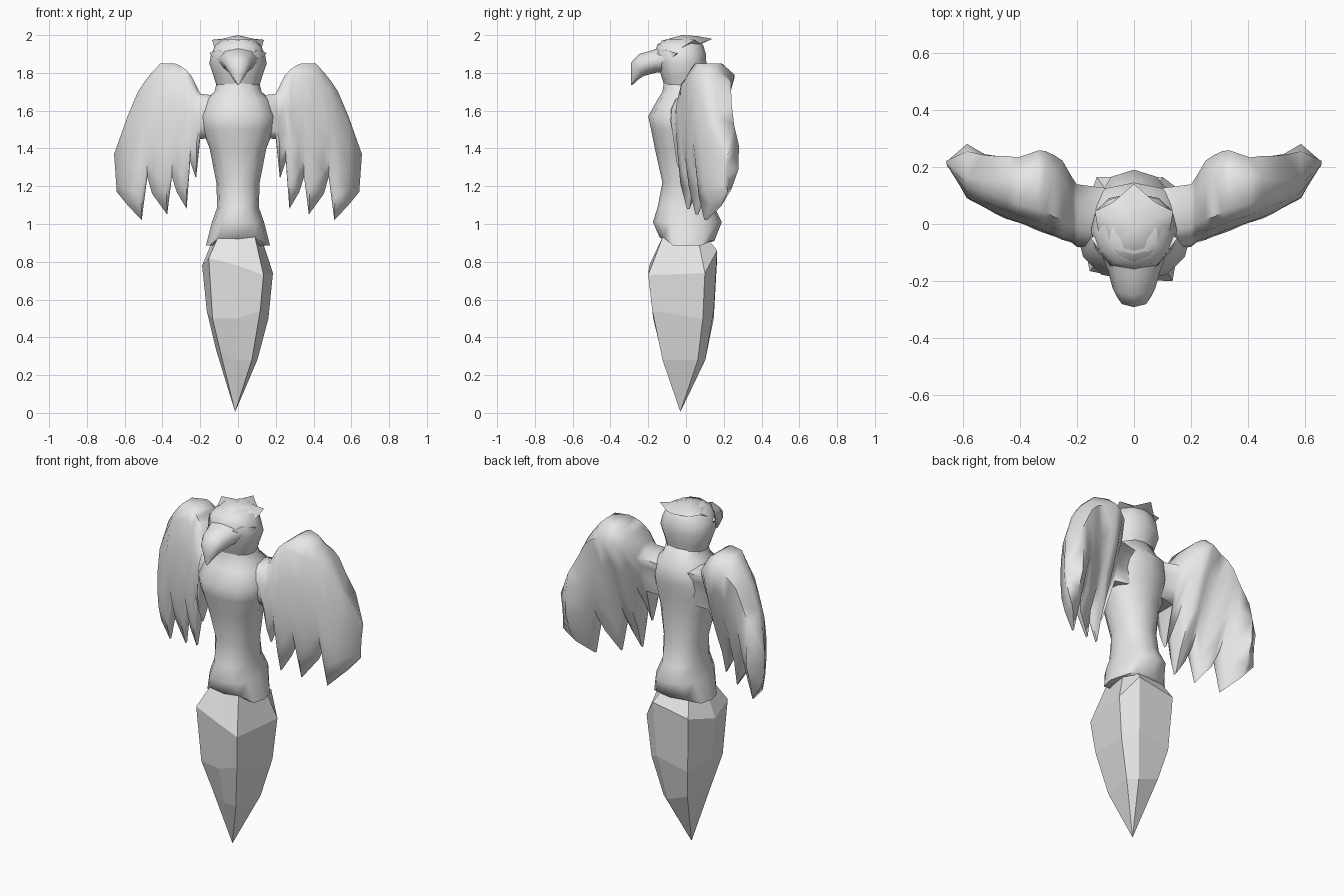
import bpy, bmesh
from math import sin, cos, pi, copysign
from mathutils import Vector

cube = bpy.data.objects.get("Cube")
if cube:
    bpy.data.objects.remove(cube)

stone = bpy.data.materials.new("plain grey")
stone.use_nodes = True
GREY = (.8, .8, .8, 1)
stone.diffuse_color = GREY
stone.node_tree.nodes["Principled BSDF"].inputs["Base Color"].default_value = GREY


def finish(name, bm, sharp=None, mirror=False):
    """Turn a bmesh into a shaded, optionally mirrored object."""
    bmesh.ops.remove_doubles(bm, verts=bm.verts, dist=.0005)
    bmesh.ops.recalc_face_normals(bm, faces=bm.faces)
    mesh = bpy.data.meshes.new(name)
    bm.to_mesh(mesh)
    bm.free()
    mesh.materials.append(stone)
    obj = bpy.data.objects.new(name, mesh)
    bpy.context.collection.objects.link(obj)
    if sharp is not None:
        bpy.ops.object.select_all(action='DESELECT')
        obj.select_set(True)
        bpy.context.view_layer.objects.active = obj
        bpy.ops.object.shade_smooth_by_angle(angle=sharp)
    if mirror:
        obj.modifiers.new("mirror", 'MIRROR')


def loft(name, rings, **options):
    """Skin a stack of equal rings and close both ends."""
    bm = bmesh.new()
    loops = [[bm.verts.new(p) for p in ring] for ring in rings]
    n = len(loops[0])
    for low, high in zip(loops, loops[1:]):
        for i in range(n):
            j = (i + 1) % n
            bm.faces.new((low[i], low[j], high[j], high[i]))
    bm.faces.new(loops[0])
    bm.faces.new(loops[-1])
    finish(name, bm, **options)


def oval(z, half, front, back, sides=12, power=.8):
    """Horizontal rounded ring between a front and a back depth."""
    ring = []
    for i in range(sides):
        a = 2 * pi * i / sides
        c, s = cos(a), sin(a)
        ring.append(Vector((copysign(abs(c) ** power, c) * half,
                            (front + back) / 2 + s * (back - front) / 2, z)))
    return ring


# Torso with a flared, wavy lower hem
hem = oval(.9, .17, -.14, .15)
for p in hem:
    p.z += .03 * (p.y < -.09) + .01 * (p.y > .1) - .015 * (abs(p.x) > .15)
torso = [(1.01, .138, -.175, .19), (1.09, .11, -.15, .15), (1.22, .115, -.125, .12),
         (1.4, .15, -.165, .12), (1.5, .19, -.185, .13), (1.57, .2, -.2, .14),
         (1.66, .17, -.15, .145), (1.7, .125, -.125, .11), (1.76, .11, -.115, .085)]
loft("torso", [oval(.89, .1, -.08, .09), hem] + [oval(*r) for r in torso], sharp=1.2)

# Head
skull = [(1.72, .11, -.11, .08), (1.78, .128, -.13, .09), (1.85, .152, -.15, .108),
         (1.9, .142, -.165, .105), (1.95, .118, -.152, .09), (1.98, .075, -.1, .06)]
loft("head", [oval(*r) for r in skull], sharp=1.2)

# Hooked beak, swept along a curved path
rings = []
for y, z, wide, tall, turn in [(-.09, 1.88, .12, .075, .1), (-.17, 1.86, .09, .06, .15),
                               (-.225, 1.845, .075, .06, .4), (-.255, 1.82, .06, .05, .8),
                               (-.268, 1.78, .035, .025, 1.2), (-.288, 1.735, .003, .003, 1.5)]:
    ring = []
    for i in range(8):
        a = pi * i / 4
        up = sin(a) * tall
        ring.append((cos(a) * wide, y - up * sin(turn), z + up * cos(turn)))
    rings.append(ring)
loft("beak", rings, sharp=1.2)

# Pointed crown crest, with a half outline mirrored across the middle
rim = [(0, -.14, 1.93), (.07, -.13, 1.925), (.11, -.08, 1.905), (.125, -.03, 1.93),
       (.137, .045, 1.975), (.075, .075, 1.955), (0, .14, 1.98)]
mid = [(0, -.13, 1.97), (.05, -.11, 1.972), (.085, -.07, 1.965), (.09, -.03, 1.972),
       (.085, .02, 1.98), (.05, .05, 1.98), (0, .06, 1.995)]
bm = bmesh.new()
outer, inner = ([bm.verts.new(p) for p in row] for row in (rim, mid))
peak, under = bm.verts.new((0, -.02, 2)), bm.verts.new((0, -.02, 1.91))
for i in range(len(rim) - 1):
    bm.faces.new((outer[i], outer[i + 1], inner[i + 1], inner[i]))
    bm.faces.new((inner[i], inner[i + 1], peak))
    bm.faces.new((outer[i + 1], outer[i], under))
finish("crest", bm, sharp=1.2, mirror=True)

# Brow tufts beside the eyes
bm = bmesh.new()
tuft = [bm.verts.new(p) for p in [(.07, -.16, 1.9), (.1, -.12, 1.925), (.12, -.03, 1.9),
                                  (.12, -.09, 1.865)]]
tip = bm.verts.new((.152, -.05, 1.905))
bm.faces.new(tuft)
for i in range(4):
    bm.faces.new((tuft[i], tuft[(i + 1) % 4], tip))
finish("brow_tuft", bm, sharp=1.2, mirror=True)

# Wings: each column is top x, top z, bottom x, bottom z, front depth,
# upper thickness, lower thickness; some columns end in feather tips
columns = [(.05, 1.67, .07, 1.46, -.1, .22, .2), (.2, 1.69, .2, 1.45, -.08, .22, .16),
           (.215, 1.72, .222, 1.24, -.065, .23, .03), (.25, 1.79, .253, 1.33, -.055, .28, .06),
           (.28, 1.82, .272, 1.08, -.045, .29, .03), (.31, 1.84, .325, 1.17, -.03, .29, .06),
           (.335, 1.85, .35, 1.25, -.02, .28, .08), (.41, 1.85, .375, 1.05, 0, .23, .04),
           (.45, 1.81, .455, 1.16, .02, .21, .08), (.49, 1.76, .48, 1.25, .035, .19, .1),
           (.53, 1.7, .51, 1.02, .055, .17, .04), (.585, 1.57, .585, 1.1, .09, .14, .1),
           (.656, 1.37, .642, 1.17, .2, .02, .02)]
# Each row is position down the wing, front inset, back inset
rows = [(0, .07, .07), (.1, .03, 0), (.33, .005, .015), (.6, 0, .015), (.82, .015, .005),
        (1, .05, 0)]
rings = []
for xt, zt, xb, zb, depth, upper, lower in columns:
    front, back = [], []
    for t, inset_front, inset_back in rows:
        x, z = xt + (xb - xt) * t, zt + (zb - zt) * t
        y = depth + inset_front * min(1, upper * 5)
        thick = upper + (lower - upper) * t ** 1.8 - inset_back
        bulge = max(0, x - .35) * .35 * sin(pi * t) * (upper > .1)
        front.append((x, y, z))
        back.append((x, max(y + .015, depth + thick + bulge), z))
    rings.append(front + back[::-1])
loft("wing", rings, sharp=1.1, mirror=True)

# Faceted crystal base, uneven on purpose
girdle = [(0, -.195, .78), (.135, -.2, .73), (.185, .1, .74), (.1, .165, .86),
          (-.13, .165, .82), (-.19, 0, .78), (-.155, -.165, .82)]
tip = (-.015, -.03, .005)
top, belly, low = [], [], []
for i, (x, y, z) in enumerate(girdle):
    top.append((x * .65, y * .6, .94))
    belly.append((x * .87, y * .89, .5 + .04 * (i % 2)))
    low.append((x * .58 - .005, y * .62, .28 + .05 * (i > 3)))
bm = bmesh.new()
loops = [[bm.verts.new(p) for p in ring] for ring in (low, belly, girdle, top)]
point = bm.verts.new(tip)
for i in range(7):
    j = (i + 1) % 7
    bm.faces.new((point, loops[0][j], loops[0][i]))
    for a, b in zip(loops, loops[1:]):
        bm.faces.new((a[i], a[j], b[j], b[i]))
bm.faces.new(loops[-1])
finish("crystal", bm)
